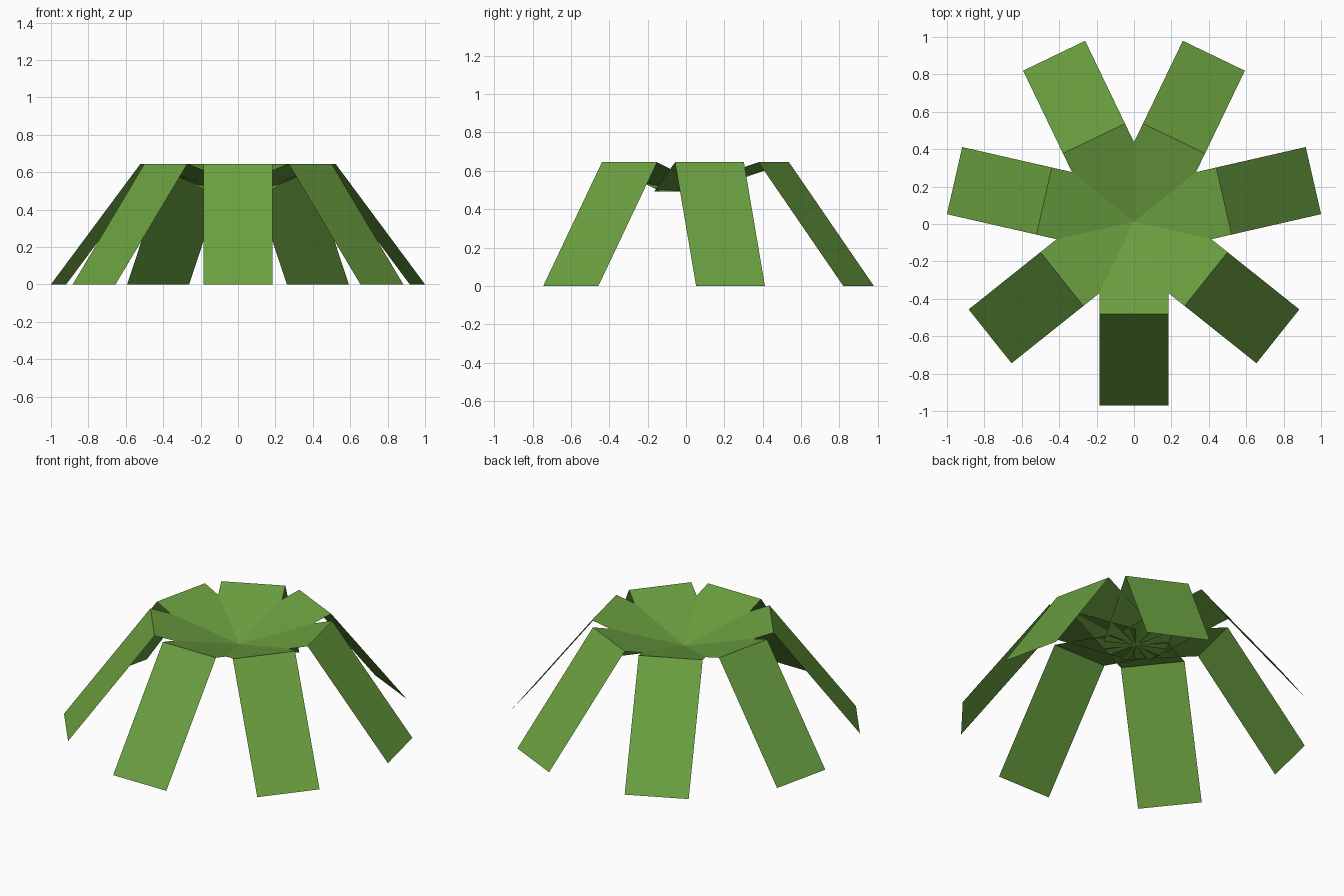
import bpy
import math
from mathutils import Matrix, Vector

cube = bpy.data.objects.get("Cube")
if cube:
    bpy.data.objects.remove(cube, do_unlink=True)

LEAF_COUNT = 7
HALF_WIDTH = 0.184
CENTRE = Vector((0, 0.013, 0))
# Leaf spine as (distance outward, height): heart, fold, tip
SPINE = [(0, 0.492), (0.493, 0.645), (0.984, 0)]


def make_material(name, colour):
    mat = bpy.data.materials.new(name)
    mat.use_nodes = True
    mat.diffuse_color = colour
    mat.node_tree.nodes["Principled BSDF"].inputs["Base Color"].default_value = colour
    return mat


leaf_green = make_material("leaf_green", (0.147, 0.352, 0.051, 1))

# One folded leaf pointing to the front, with its upper side outward
verts = [(side * HALF_WIDTH, -out, z) for out, z in SPINE for side in (-1, 1)]
faces = [(i, i + 2, i + 3, i + 1) for i in range(0, len(verts) - 2, 2)]
leaf_mesh = bpy.data.meshes.new("leaf")
leaf_mesh.from_pydata(verts, [], faces)
leaf_mesh.materials.append(leaf_green)

# Ring of leaves around the heart of the plant
for i in range(LEAF_COUNT):
    leaf = bpy.data.objects.new(f"leaf_{i + 1}", leaf_mesh)
    turn = Matrix.Rotation(math.tau * i / LEAF_COUNT, 4, "Z")
    leaf.matrix_world = Matrix.Translation(CENTRE) @ turn
    bpy.context.collection.objects.link(leaf)
